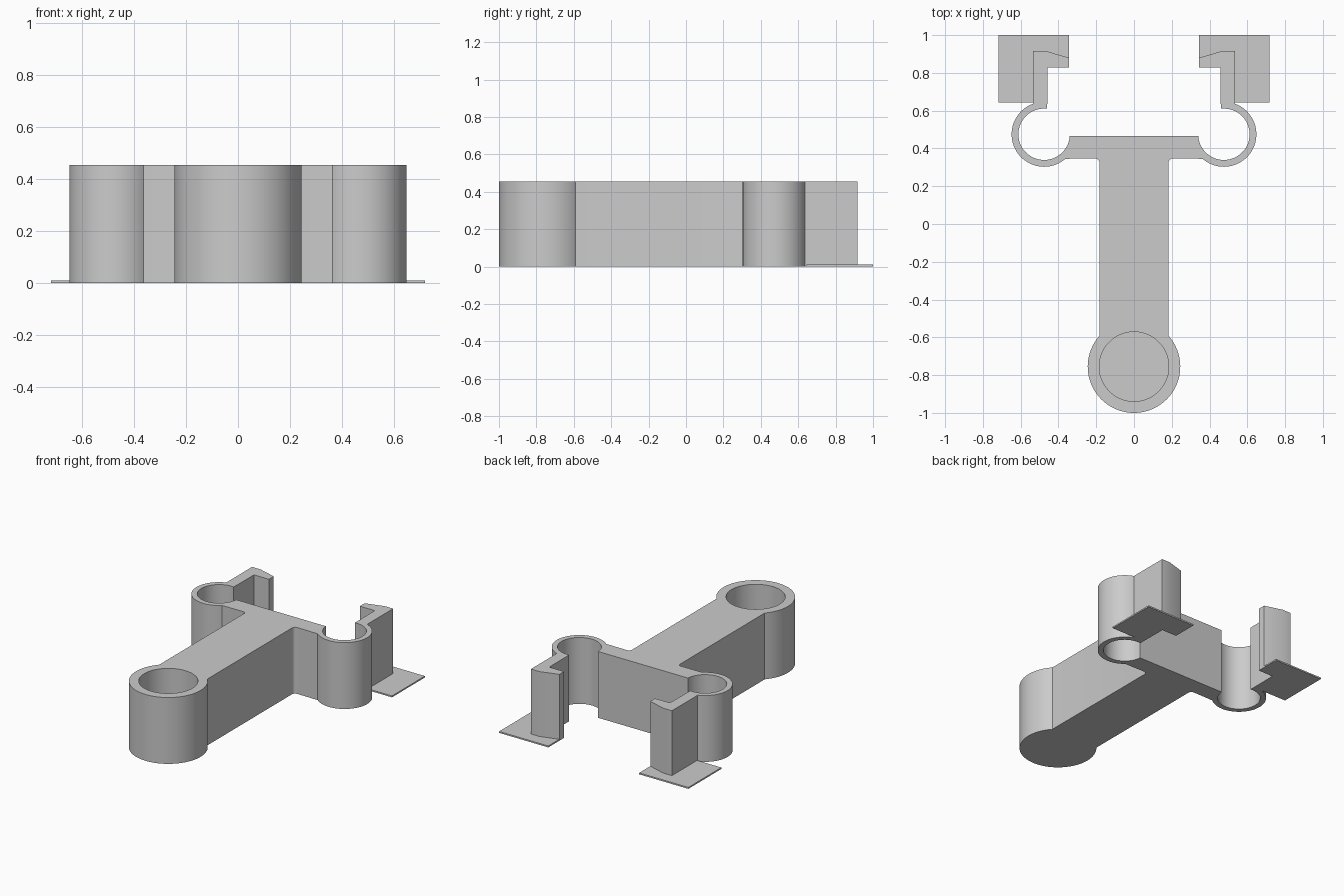
import bpy, bmesh
from math import sin, cos, radians

if "Cube" in bpy.data.objects:
    bpy.data.objects.remove(bpy.data.objects["Cube"], do_unlink=True)

HEIGHT = 0.455
PAD = 0.01
FLOOR = 0.06

grey = bpy.data.materials.new("plain grey")
grey.use_nodes = True
colour = (0.6, 0.6, 0.6, 1)
grey.diffuse_color = colour
grey.node_tree.nodes["Principled BSDF"].inputs["Base Color"].default_value = colour


def arc(centre, radius, start, end, steps):
    """Points along an arc, angles in degrees."""
    angles = [radians(start + (end - start) * i / steps) for i in range(steps + 1)]
    return [(centre[0] + radius * cos(a), centre[1] + radius * sin(a)) for a in angles]


def mirrored(points):
    return [(-x, y) for x, y in reversed(points)]


def prism(name, outline, bottom, top):
    """Extrude a flat outline straight up."""
    bm = bmesh.new()
    face = bm.faces.new([bm.verts.new((x, y, bottom)) for x, y in outline])
    raised = bmesh.ops.extrude_face_region(bm, geom=[face])["geom"]
    verts = [v for v in raised if isinstance(v, bmesh.types.BMVert)]
    bmesh.ops.translate(bm, vec=(0, 0, top - bottom), verts=verts)
    bmesh.ops.recalc_face_normals(bm, faces=bm.faces)
    mesh = bpy.data.meshes.new(name)
    bm.to_mesh(mesh)
    bm.free()
    mesh.materials.append(grey)
    obj = bpy.data.objects.new(name, mesh)
    bpy.context.collection.objects.link(obj)
    return obj


def activate(obj):
    bpy.ops.object.select_all(action="DESELECT")
    obj.select_set(True)
    bpy.context.view_layer.objects.active = obj


# Half outline: round socket, stem, crossbar, open clip ring and hooked arm
socket = (0, -0.755)
ring = (0.476, 0.475)
half = arc(socket, 0.245, -90, 41.7, 32)
half += arc((0.205, 0.325), 0.022, 180, 90, 5)
half += arc(ring, 0.172, -131, 70, 44)
half += [(0.535, 0.917), (0.47, 0.917), (0.345, 0.88), (0.345, 0.828), (0.458, 0.828)]
half += arc(ring, 0.136, 97, -176, 56)
body = prism("bracket_body", half + mirrored(half[1:]), 0, HEIGHT)

# Blind hole in the socket
cutter = prism("socket_hole_cutter", arc(socket, 0.184, 0, 354, 59), FLOOR, HEIGHT + 0.1)
cutter.hide_render = True
hole = body.modifiers.new("socket_hole", "BOOLEAN")
hole.operation = "DIFFERENCE"
hole.solver = "EXACT"
hole.object = cutter
activate(body)
bpy.ops.object.modifier_apply(modifier=hole.name)
bpy.data.objects.remove(cutter, do_unlink=True)
bpy.ops.object.shade_smooth_by_angle(angle=radians(30))

# Thin foot pads around the hooked arms
pad = [(0.5, 0.643), (0.718, 0.643), (0.718, 1), (0.345, 1), (0.345, 0.85), (0.5, 0.85)]
prism("left_foot_pad", pad, 0, PAD)
prism("right_foot_pad", mirrored(pad), 0, PAD)
